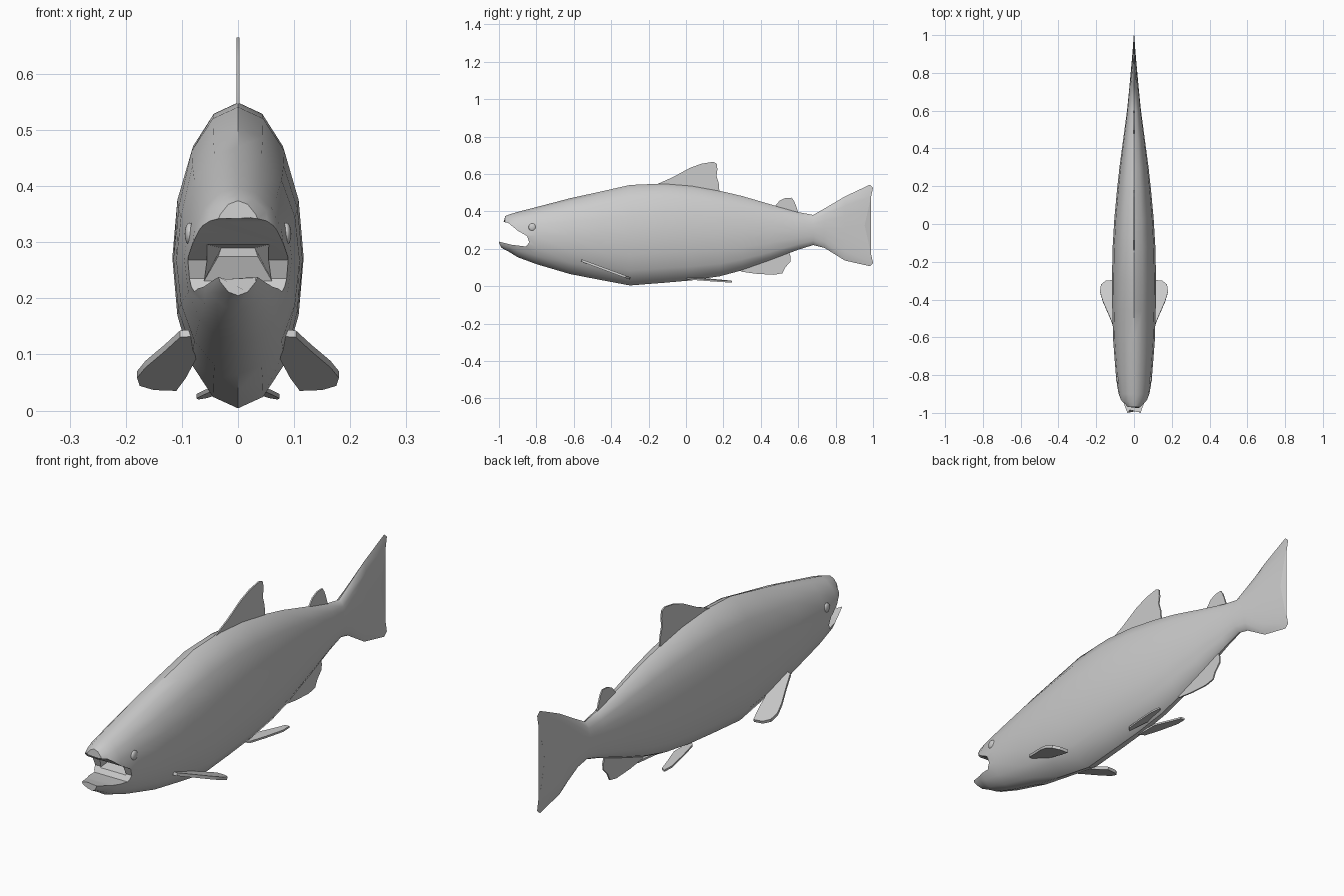
import bpy, bmesh, math
from mathutils import Vector

cube = bpy.data.objects.get("Cube")
if cube:
    bpy.data.objects.remove(cube, do_unlink=True)

grey = bpy.data.materials.new("soft_grey")
grey.use_nodes = True
grey.diffuse_color = (0.6, 0.6, 0.6, 1)
grey.node_tree.nodes["Principled BSDF"].inputs["Base Color"].default_value = (0.6, 0.6, 0.6, 1)


def finish(name, bm, angle=40):
    bmesh.ops.recalc_face_normals(bm, faces=bm.faces)
    mesh = bpy.data.meshes.new(name)
    bm.to_mesh(mesh)
    bm.free()
    mesh.materials.append(grey)
    ob = bpy.data.objects.new(name, mesh)
    bpy.context.collection.objects.link(ob)
    smooth(ob, angle)
    return ob


def smooth(ob, angle):
    bpy.ops.object.select_all(action='DESELECT')
    ob.select_set(True)
    bpy.context.view_layer.objects.active = ob
    bpy.ops.object.shade_smooth_by_angle(angle=math.radians(angle))


def loft(name, rings, angle=40):
    """Skin a list of equally long point rings and cap both ends."""
    bm = bmesh.new()
    loops = [[bm.verts.new(p) for p in ring] for ring in rings]
    n = len(loops[0])
    for a, b in zip(loops, loops[1:]):
        for i in range(n):
            j = (i + 1) % n
            bm.faces.new((a[i], a[j], b[j], b[i]))
    bm.faces.new(loops[0])
    bm.faces.new(loops[-1])
    return finish(name, bm, angle)


def plate(name, points, offset):
    """Thin slab: outline moved by plus and minus the offset vector."""
    offset = Vector(offset)
    return loft(name, [[Vector(p) - offset for p in points],
                       [Vector(p) + offset for p in points]], 30)


SIDES = 16


def oval(bottom, top, half_width, y_of):
    ring = []
    for k in range(SIDES):
        a = math.tau * k / SIDES
        u = math.cos(a)
        ring.append((half_width * math.sin(a), y_of(u),
                     (top + bottom) / 2 + u * (top - bottom) / 2))
    return ring


# Body stations: y, belly z, back z, half width
stations = [
    (-0.94, 0.180, 0.385, 0.072), (-0.90, 0.155, 0.397, 0.084),
    (-0.80, 0.118, 0.423, 0.096), (-0.62, 0.065, 0.470, 0.110),
    (-0.46, 0.034, 0.505, 0.115), (-0.30, 0.004, 0.541, 0.117),
    (-0.12, 0.018, 0.549, 0.113), (0.03, 0.031, 0.537, 0.104),
    (0.18, 0.053, 0.510, 0.090), (0.30, 0.085, 0.482, 0.077),
    (0.45, 0.138, 0.438, 0.057), (0.60, 0.195, 0.396, 0.037),
    (0.68, 0.220, 0.381, 0.029), (0.74, 0.205, 0.415, 0.023),
    (0.85, 0.137, 0.480, 0.013),
]


# The lower jaw juts out, and the tail fin has a scooped trailing edge
def snout_y(u):
    return -0.968 if u > -0.2 else -1.0 + 0.05 * max(0, -u - 0.72)


def tail_y(u):
    return 0.955 + 0.049 * abs(u) - (0.02 if abs(u) > 0.98 else 0)


rings = [oval(0.205, 0.374, 0.045, snout_y)]
rings += [oval(b, t, w, lambda u, y=y: y) for y, b, t, w in stations]
rings.append(oval(0.107, 0.543, 0.003, tail_y))
body = loft("body", rings)

# Mouth opening through the cheeks, and the throat pocket behind it
gape = [(-1.05, 0.250), (-1.0, 0.238), (-0.93, 0.221), (-0.855, 0.212),
        (-0.838, 0.235), (-0.850, 0.268), (-0.90, 0.297), (-0.95, 0.338),
        (-0.985, 0.346), (-1.05, 0.347)]
mouth = plate("mouth_cutter", [(0, y, z) for y, z in gape], (0.2, 0, 0))


def throat_ring(y, low, high, wide, narrow):
    return [(-wide, y, low), (wide, y, low), (narrow, y, high), (-narrow, y, high)]


throat = loft("throat_cutter", [throat_ring(-0.90, 0.218, 0.296, 0.068, 0.055),
                                throat_ring(-0.64, 0.275, 0.290, 0.035, 0.03)])

for cutter in (mouth, throat):
    cutter.hide_render = True
    mod = body.modifiers.new("cut", 'BOOLEAN')
    mod.operation = 'DIFFERENCE'
    mod.solver = 'EXACT'
    mod.object = cutter
cut_mesh = bpy.data.meshes.new_from_object(
    body.evaluated_get(bpy.context.evaluated_depsgraph_get()))
body.modifiers.clear()
body.data = cut_mesh
for cutter in (mouth, throat):
    bpy.data.objects.remove(cutter, do_unlink=True)
smooth(body, 40)

# Fins on the centre line, outlined as (y, z)
centre_fins = {
    "dorsal_fin": [(-0.18, 0.535), (-0.14, 0.552), (-0.07, 0.583), (0.02, 0.632),
                   (0.08, 0.654), (0.145, 0.665), (0.164, 0.656), (0.168, 0.625),
                   (0.163, 0.59), (0.175, 0.55), (0.18, 0.49)],
    "adipose_fin": [(0.47, 0.42), (0.50, 0.457), (0.53, 0.471), (0.565, 0.473),
                    (0.578, 0.455), (0.59, 0.425), (0.605, 0.38)],
    "anal_fin": [(0.26, 0.10), (0.30, 0.077), (0.38, 0.066), (0.47, 0.061),
                 (0.515, 0.069), (0.53, 0.10), (0.558, 0.130), (0.56, 0.155),
                 (0.545, 0.20), (0.40, 0.16)],
}
for name, outline in centre_fins.items():
    plate(name, [(0, y, z) for y, z in outline], (0.003, 0, 0))

# Paired fins outlined as (x, y), each lying in a plane tilted along y
pectoral = [(0.082, -0.56), (0.103, -0.557), (0.13, -0.49), (0.165, -0.41),
            (0.18, -0.36), (0.175, -0.322), (0.15, -0.302), (0.11, -0.298),
            (0.093, -0.36), (0.075, -0.45)]
pelvic = [(0.025, 0.0), (0.045, 0.02), (0.06, 0.10), (0.074, 0.20),
          (0.07, 0.245), (0.055, 0.24), (0.04, 0.18), (0.02, 0.11)]
for side, s in (("left", 1), ("right", -1)):
    plate(side + "_pectoral_fin",
          [(s * x, y, 0.138 - 0.37 * (y + 0.56)) for x, y in pectoral],
          (0, 0.002, 0.006))
    plate(side + "_pelvic_fin",
          [(s * x, y, 0.042 - 0.05 * y - 0.15 * (x - 0.03)) for x, y in pelvic],
          (0, 0, 0.004))
    # Eyes, flattened against the head
    bm = bmesh.new()
    bmesh.ops.create_uvsphere(bm, u_segments=16, v_segments=10, radius=0.02)
    for v in bm.verts:
        v.co = Vector((s * 0.086 + v.co.x * 0.45, v.co.y - 0.822, v.co.z + 0.315))
    finish(side + "_eye", bm, 60)
